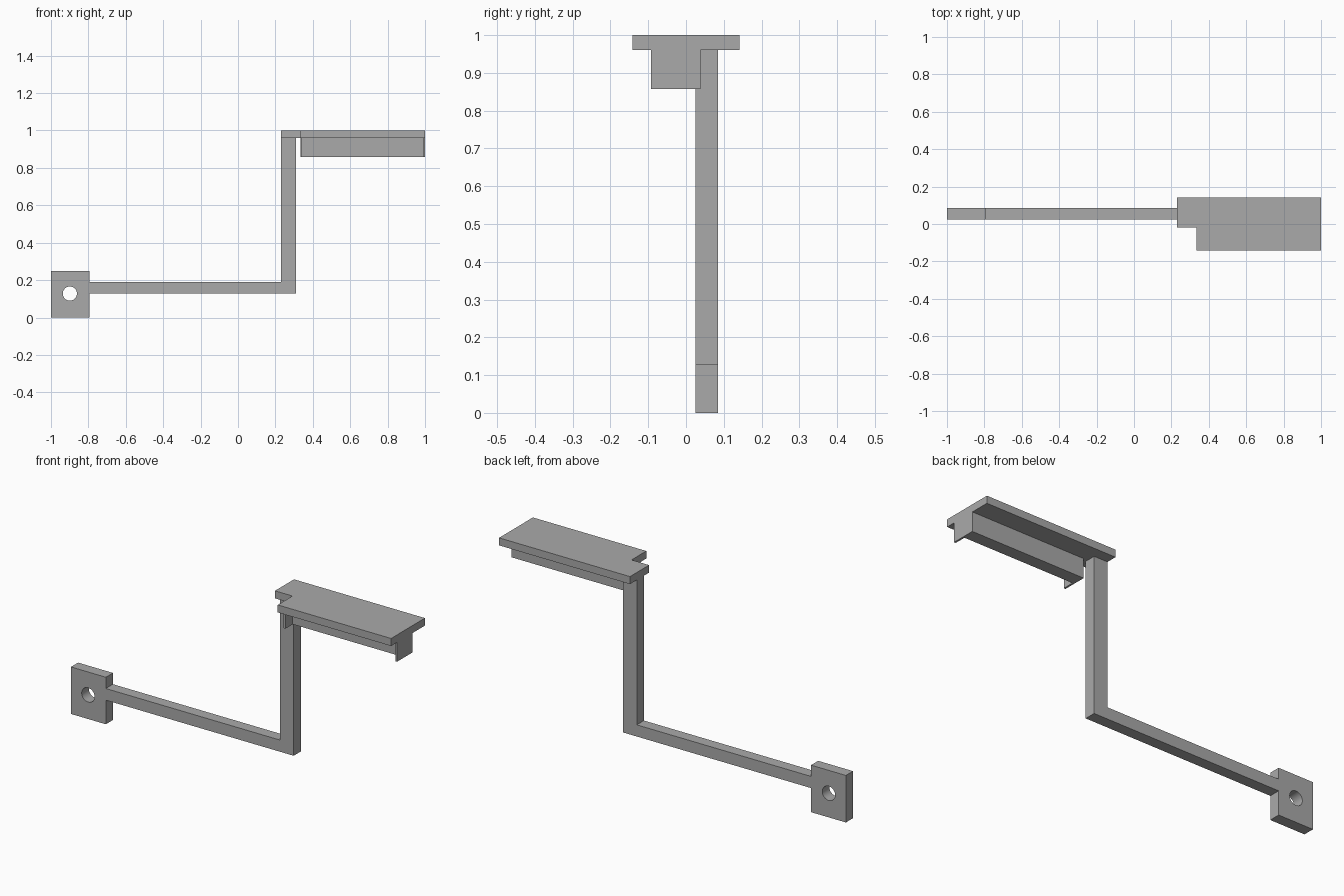
import bpy
import bmesh
from mathutils import Vector

cube = bpy.data.objects.get("Cube")
if cube:
    bpy.data.objects.remove(cube, do_unlink=True)

grey = bpy.data.materials.new("plain grey")
grey.use_nodes = True
grey.diffuse_color = (0.4, 0.4, 0.4, 1)
grey.node_tree.nodes["Principled BSDF"].inputs["Base Color"].default_value = grey.diffuse_color


def prism(name, outline, axis, start, end):
    """Extrude a closed outline along y (outline in x, z) or z (outline in x, y)."""
    def place(a, b):
        return (a, start, b) if axis == "y" else (a, b, start)
    shift = Vector((0, end - start, 0) if axis == "y" else (0, 0, end - start))
    bm = bmesh.new()
    face = bm.faces.new([bm.verts.new(place(a, b)) for a, b in outline])
    result = bmesh.ops.extrude_face_region(bm, geom=[face], use_keep_orig=True)
    moved = [v for v in result["geom"] if isinstance(v, bmesh.types.BMVert)]
    bmesh.ops.translate(bm, verts=moved, vec=shift)
    bmesh.ops.recalc_face_normals(bm, faces=bm.faces)
    mesh = bpy.data.meshes.new(name)
    bm.to_mesh(mesh)
    bm.free()
    mesh.materials.append(grey)
    obj = bpy.data.objects.new(name, mesh)
    bpy.context.collection.objects.link(obj)
    return obj


# Shared dimensions
back, front = 0.085, 0.025
arm_low, arm_high = 0.128, 0.19
post_left, post_right = 0.23, 0.31
mount_right, mount_top = -0.795, 0.25
plate_low, skirt_low = 0.96, 0.857
skirt_left, wall = 0.333, 0.01

# Mounting tab, arm and upright post in one bent piece
bracket = prism("bracket_arm", [
    (-1, 0), (mount_right, 0), (mount_right, arm_low), (post_right, arm_low),
    (post_right, plate_low), (post_left, plate_low), (post_left, arm_high),
    (mount_right, arm_high), (mount_right, mount_top), (-1, mount_top),
], "y", front, back)

# Round screw hole through the tab
bpy.ops.mesh.primitive_cylinder_add(vertices=32, radius=0.038, depth=0.3,
                                    location=(-0.899, 0.055, 0.128),
                                    rotation=(1.5708, 0, 0))
cutter = bpy.context.object
cutter.name = "hole_cutter"
cutter.hide_render = True
cutter.data.materials.append(grey)
cut = bracket.modifiers.new("screw_hole", "BOOLEAN")
cut.operation = "DIFFERENCE"
cut.solver = "EXACT"
cut.object = cutter
bpy.ops.object.select_all(action="DESELECT")
bracket.select_set(True)
bpy.context.view_layer.objects.active = bracket
bpy.ops.object.modifier_apply(modifier=cut.name)
bpy.data.objects.remove(cutter, do_unlink=True)
bpy.ops.object.shade_smooth_by_angle()

# Top plate with a notched front corner
prism("top_plate", [
    (post_left, 0.142), (1, 0.142), (1, -0.142), (skirt_left, -0.142),
    (skirt_left, -0.018), (post_left, -0.018),
], "z", plate_low, 1)

# Rail under the plate, with a thin cheek at each end reaching forward
prism("under_rail", [
    (skirt_left, 0.038), (1, 0.038), (1, -0.092), (1 - wall, -0.092),
    (1 - wall, -0.03), (skirt_left + wall, -0.03),
    (skirt_left + wall, -0.092), (skirt_left, -0.092),
], "z", skirt_low, plate_low)
